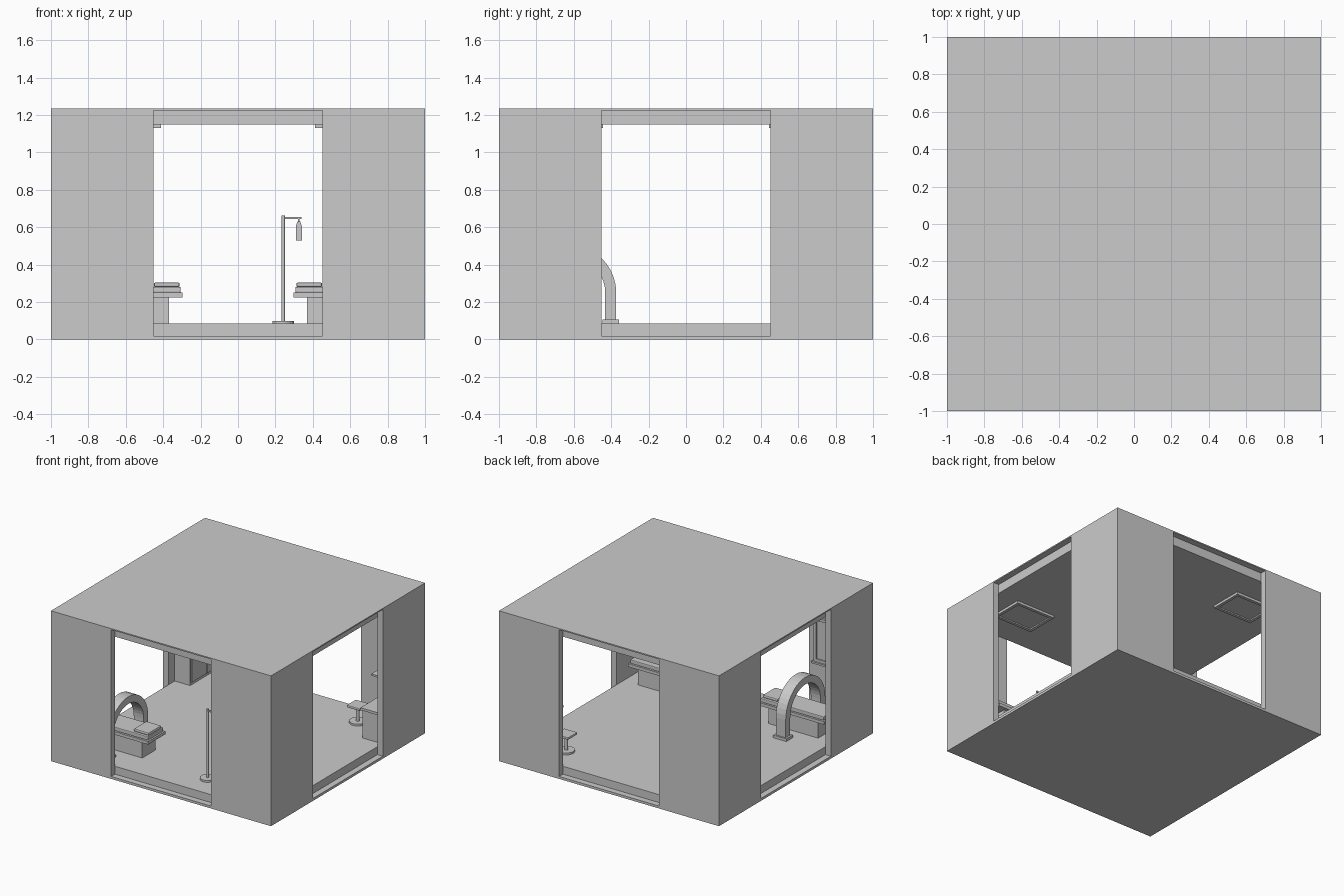
import bpy, bmesh
from math import pi, sin, cos
from mathutils import Matrix

if "Cube" in bpy.data.objects:
    bpy.data.objects.remove(bpy.data.objects["Cube"])


def finish(name, bm):
    bmesh.ops.recalc_face_normals(bm, faces=bm.faces)
    me = bpy.data.meshes.new(name)
    bm.to_mesh(me)
    bm.free()
    ob = bpy.data.objects.new(name, me)
    bpy.context.collection.objects.link(ob)
    return ob


def box(name, x0, x1, y0, y1, z0, z1, bevel=0):
    bm = bmesh.new()
    bmesh.ops.create_cube(bm, size=1)
    for v in bm.verts:
        v.co = ((x0 + x1) / 2 + v.co.x * (x1 - x0),
                (y0 + y1) / 2 + v.co.y * (y1 - y0),
                (z0 + z1) / 2 + v.co.z * (z1 - z0))
    ob = finish(name, bm)
    if bevel:
        m = ob.modifiers.new("bevel", 'BEVEL')
        m.width, m.segments = bevel, 2
    return ob


def prism(name, pts, axis, lo, hi):
    """Extrude a closed profile along x, y or z."""
    def place(p, t):
        return {'x': (t, p[0], p[1]), 'y': (p[0], t, p[1]), 'z': (p[0], p[1], t)}[axis]
    bm = bmesh.new()
    a = [bm.verts.new(place(p, lo)) for p in pts]
    b = [bm.verts.new(place(p, hi)) for p in pts]
    n = len(pts)
    bm.faces.new(a)
    bm.faces.new(b)
    for i in range(n):
        bm.faces.new((a[i], a[(i + 1) % n], b[(i + 1) % n], b[i]))
    return finish(name, bm)


def cyl(name, x, y, z0, z1, r, n=20):
    bm = bmesh.new()
    bmesh.ops.create_cone(bm, cap_ends=True, segments=n, radius1=r, radius2=r,
                          depth=z1 - z0, matrix=Matrix.Translation((x, y, (z0 + z1) / 2)))
    return finish(name, bm)


def frame(name, u0, u1, v0, v1, w, axis, lo, hi):
    """Four bars around a rectangle, in the plane normal to axis."""
    for a, b, c, d in ((u0, u1, v0, v0 + w), (u0, u1, v1 - w, v1),
                       (u0, u0 + w, v0 + w, v1 - w), (u1 - w, u1, v0 + w, v1 - w)):
        if axis == 'z':
            box(name, a, b, c, d, lo, hi)
        else:
            box(name, a, b, lo, hi, c, d)


FLOOR, CEIL, T, OPEN = 0.085, 1.15, 0.95, 0.453

# shell: base, roof and L-shaped corner walls leaving four openings
box("base_plate", -1, 1, -1, 1, 0, 0.02)
box("roof_plate", -1, 1, -1, 1, 1.225, 1.235)
for sx in (-1, 1):
    for sy in (-1, 1):
        L = [(OPEN, 1), (1, 1), (1, OPEN), (T, OPEN), (T, T), (OPEN, T)]
        prism("corner_wall", [(sx * x, sy * y) for x, y in L], 'z', 0.02, 1.225)
        # ceiling lights
        xs = sorted((sx * 0.412, sx * 0.77))
        ys = sorted((sy * 0.445, sy * 0.72))
        frame("light_frame", *xs, *ys, 0.025, 'z', 1.13, CEIL)
        box("light_panel", xs[0] + .025, xs[1] - .025, ys[0] + .025, ys[1] - .025, 1.14, CEIL)
box("floor_slab", -T, T, -T, T, 0.02, FLOOR)
box("ceiling_slab", -T, T, -T, T, CEIL, 1.225)

# two examination beds, head ends facing each other
BY = -0.63
for s in (-1, 1):
    def part(name, a, b, hw, z0, z1, bev=0):
        x0, x1 = sorted((s * a, s * b))
        box(name, x0, x1, BY - hw, BY + hw, z0, z1, bev)
    part("bed_pedestal", 0.37, 0.82, 0.085, FLOOR, 0.225)
    part("bed_slab", 0.297, 0.89, 0.112, 0.225, 0.25)
    part("mattress", 0.307, 0.88, 0.1, 0.25, 0.282, 0.006)
    part("pillow", 0.312, 0.45, 0.082, 0.28, 0.305, 0.009)

# scanner arch over the left bed
R, r, spring, N = 0.257, 0.198, 0.25, 20
outer = [(BY + R * cos(pi * i / N), spring + R * sin(pi * i / N)) for i in range(N + 1)]
inner = [(BY + r * cos(pi * i / N), spring + r * sin(pi * i / N)) for i in range(N, -1, -1)]
prism("scanner_arch", [(BY + R, FLOOR)] + outer + [(BY - R, FLOOR), (BY - r, FLOOR)]
      + inner + [(BY + r, FLOOR)], 'x', -0.645, -0.555)
for s in (-1, 1):
    c = BY + s * (R + r) / 2
    box("arch_foot", -0.66, -0.54, c - 0.043, c + 0.043, FLOOR, 0.107)

# drip stand with hanging bag
PX, PY = 0.242, -0.74
cyl("stand_base", PX, PY, FLOOR, 0.1, 0.058)
cyl("stand_pole", PX, PY, 0.1, 0.662, 0.009, 12)
box("stand_arm", PX, 0.34, PY - 0.006, PY + 0.006, 0.643, 0.655)
box("bag_hook", 0.322, 0.328, PY - 0.003, PY + 0.003, 0.625, 0.645)
prism("drip_bag", [(0.309, 0.53), (0.341, 0.53), (0.341, 0.605), (0.333, 0.63),
                   (0.317, 0.63), (0.309, 0.605)], 'y', PY - 0.014, PY + 0.014)

# stool
SX, SY = 0.585, 0.72
cyl("stool_base", SX, SY, FLOOR, 0.1, 0.065)
cyl("stool_column", SX, SY, 0.1, 0.215, 0.014, 12)
box("stool_seat", SX - .06, SX + .06, SY - .06, SY + .06, 0.215, 0.235, 0.006)

# desk with a shelf above it
box("desk_body", 0.77, T, 0.515, T, FLOOR, 0.315)
box("desk_top", 0.76, T, 0.505, T, 0.315, 0.335)
box("wall_shelf", 0.84, T, 0.53, 0.92, 0.61, 0.625)

# tall cabinet in the back left corner
box("cabinet_body", -T, -0.81, 0.535, T, FLOOR, 0.88)
for i in range(2):
    y = 0.545 + i * 0.2
    box("cabinet_door", -0.81, -0.80, y, y + 0.19, 0.11, 0.865)
    h = 0.715 if i == 0 else 0.755
    box("cabinet_handle", -0.80, -0.79, h - 0.006, h + 0.006, 0.43, 0.53)

# framed viewing panel on the front wall
frame("viewer_frame", -0.77, -0.51, 0.49, 0.85, 0.022, 'y', -T, -0.93)
box("viewer_panel", -0.748, -0.532, -T, -0.94, 0.512, 0.828)
box("viewer_ledge", -0.785, -0.495, -T, -0.915, 0.475, 0.49)
